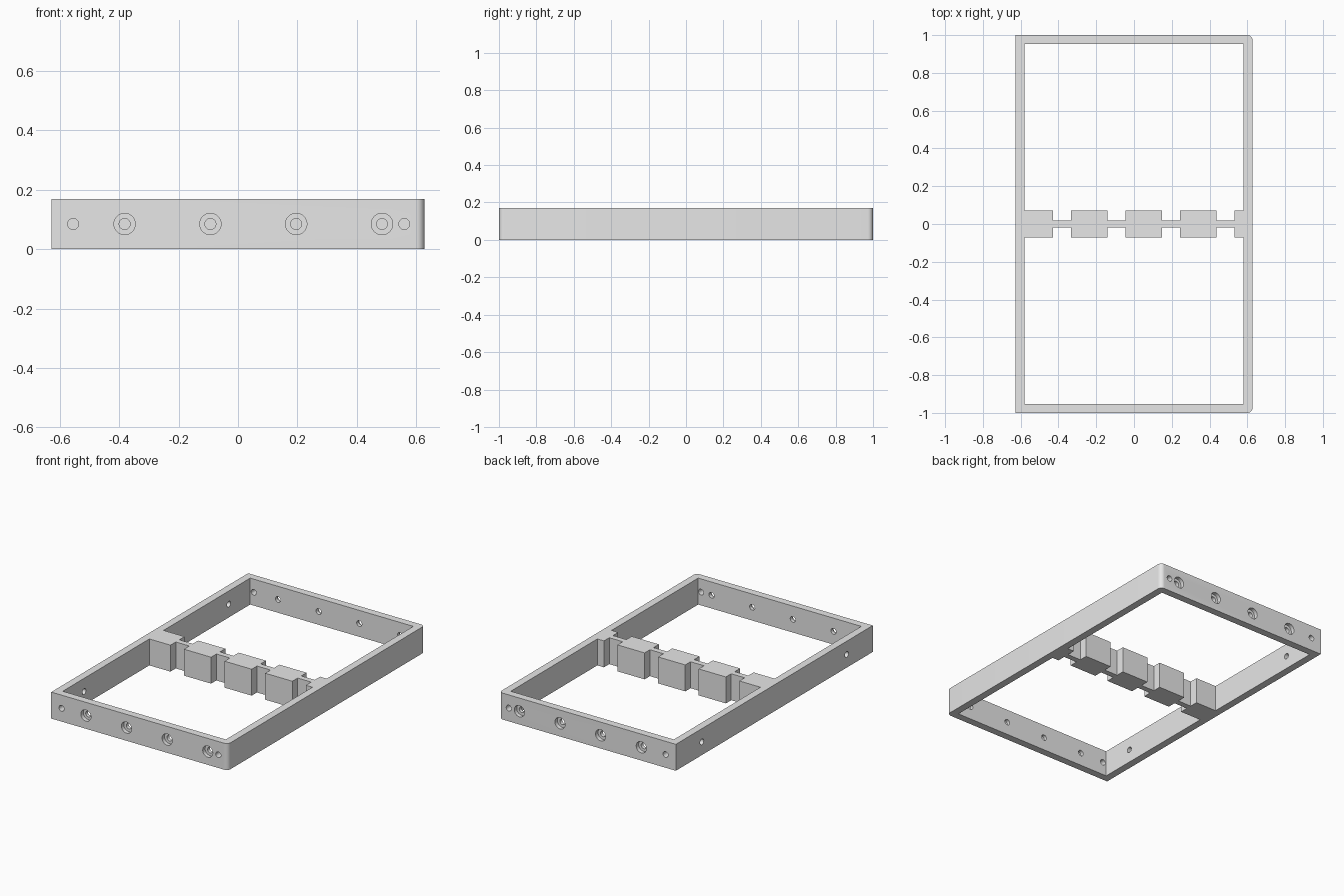
import bpy
import bmesh
from math import pi, radians
from mathutils import Matrix, Vector

cube = bpy.data.objects.get("Cube")
if cube:
    bpy.data.objects.remove(cube, do_unlink=True)

# Overall sizes
HALF_X, HALF_Y, HEIGHT, WALL = 0.628, 1.0, 0.17, 0.048
IN_X, IN_Y = HALF_X - WALL, HALF_Y - WALL
BLOCK_Y, WEB_Y, GAP = 0.072, 0.018, 0.048
SLOTS = [-0.382, -0.093, 0.196, 0.485]
HOLE_R, BORE_R = 0.0185, 0.036

grey = bpy.data.materials.new("plain grey")
grey.use_nodes = True
grey.diffuse_color = (0.8, 0.8, 0.8, 1)
grey.node_tree.nodes["Principled BSDF"].inputs["Base Color"].default_value = (0.8, 0.8, 0.8, 1)


def make_object(name, bm):
    bmesh.ops.recalc_face_normals(bm, faces=bm.faces)
    mesh = bpy.data.meshes.new(name)
    bm.to_mesh(mesh)
    bm.free()
    mesh.materials.append(grey)
    obj = bpy.data.objects.new(name, mesh)
    bpy.context.collection.objects.link(obj)
    return obj


def add_prism(bm, outline, z0, z1):
    face = bm.faces.new([bm.verts.new((x, y, z0)) for x, y in outline])
    new = bmesh.ops.extrude_face_region(bm, geom=[face])["geom"]
    verts = [v for v in new if isinstance(v, bmesh.types.BMVert)]
    bmesh.ops.translate(bm, verts=verts, vec=(0, 0, z1 - z0))


def add_cylinder(bm, centre, axis, radius, depth):
    turn = Matrix.Rotation(pi / 2, 4, "X" if axis == "Y" else "Y")
    bmesh.ops.create_cone(bm, cap_ends=True, segments=32, radius1=radius, radius2=radius,
                          depth=depth, matrix=Matrix.Translation(Vector(centre)) @ turn)


def cut(target, cutter):
    cutter.hide_render = True
    mod = target.modifiers.new("cut", "BOOLEAN")
    mod.operation = "DIFFERENCE"
    mod.solver = "EXACT"
    mod.object = cutter
    bpy.context.view_layer.objects.active = target
    bpy.ops.object.modifier_apply(modifier=mod.name)
    bpy.data.objects.remove(cutter, do_unlink=True)


# Frame slab, with the two upright edges on the +x side rounded
bm = bmesh.new()
add_prism(bm, [(-HALF_X, -HALF_Y), (HALF_X, -HALF_Y), (HALF_X, HALF_Y), (-HALF_X, HALF_Y)], 0, HEIGHT)
upright = [e for e in bm.edges
           if all(v.co.x > 0 for v in e.verts) and abs(e.verts[0].co.z - e.verts[1].co.z) > 0.1]
bmesh.ops.bevel(bm, geom=upright, offset=0.028, segments=8, profile=0.5, affect="EDGES")
frame = make_object("divided_frame", bm)

# Two openings whose notched edges leave the divider blocks and thin web
outline = [(-IN_X, IN_Y), (-IN_X, BLOCK_Y)]
for x in SLOTS:
    outline += [(x - GAP, BLOCK_Y), (x - GAP, WEB_Y), (x + GAP, WEB_Y), (x + GAP, BLOCK_Y)]
outline += [(IN_X, BLOCK_Y), (IN_X, IN_Y)]
bm = bmesh.new()
for side in (1, -1):
    add_prism(bm, [(x, y * side) for x, y in outline], -0.1, HEIGHT + 0.1)
cut(frame, make_object("opening_cutter", bm))

# Through holes in both end walls and the -x side wall
bm = bmesh.new()
for side in (1, -1):
    for x in [-0.555, 0.56] + SLOTS:
        add_cylinder(bm, (x, side * HALF_Y, HEIGHT / 2), "Y", HOLE_R, 0.2)
    add_cylinder(bm, (-HALF_X, side * 0.735, HEIGHT / 2), "X", HOLE_R, 0.2)
cut(frame, make_object("hole_cutter", bm))

# Shallow counterbores on the outside of the end walls
bm = bmesh.new()
for side in (1, -1):
    for x in SLOTS:
        add_cylinder(bm, (x, side * HALF_Y, HEIGHT / 2), "Y", BORE_R, 0.05)
cut(frame, make_object("counterbore_cutter", bm))

# Smooth the rounded corners and holes, keep the rest sharp
bpy.ops.object.select_all(action="DESELECT")
frame.select_set(True)
bpy.context.view_layer.objects.active = frame
bpy.ops.object.shade_smooth_by_angle(angle=radians(30))
